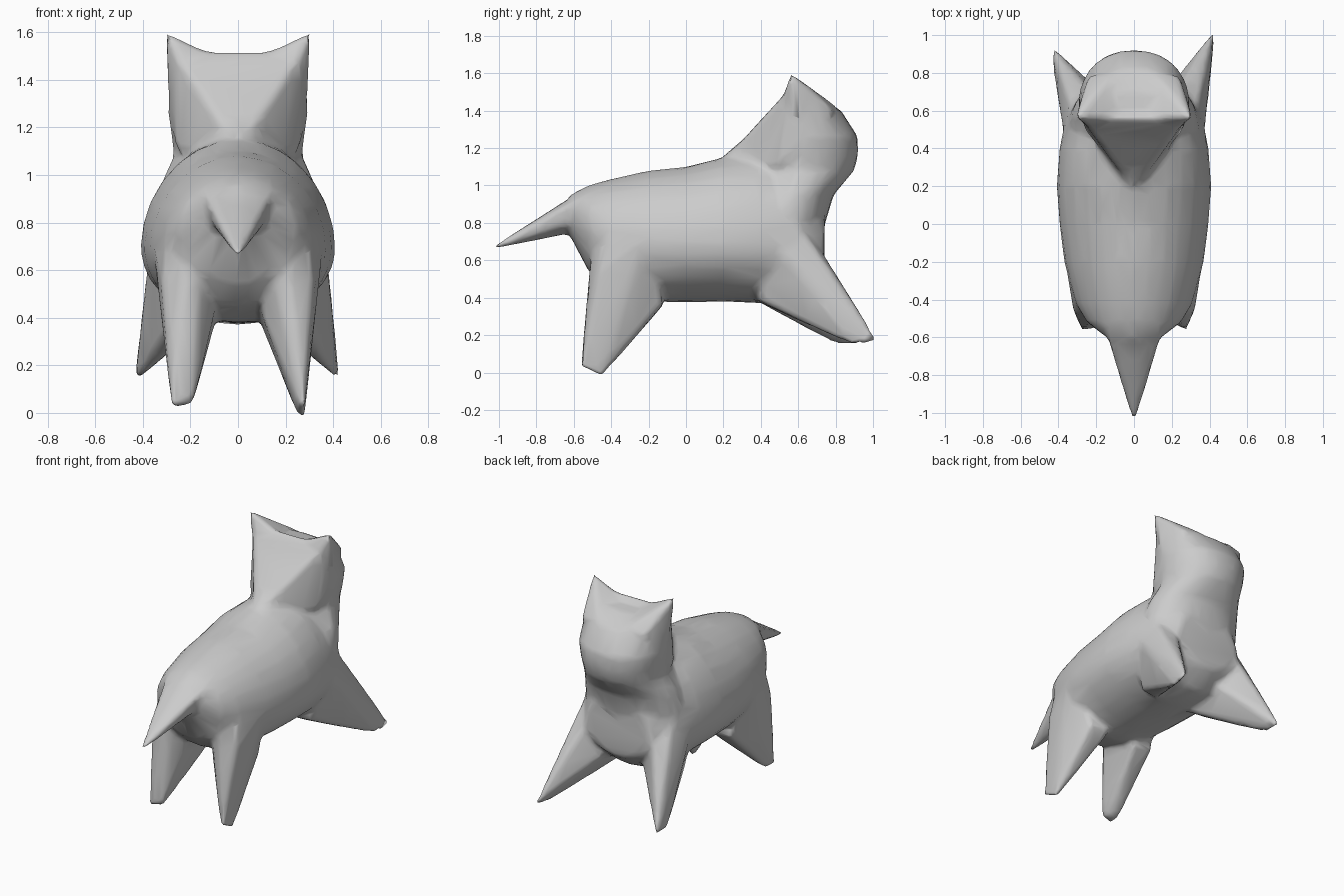
import bpy, bmesh, math
from mathutils import Vector

cube = bpy.data.objects.get("Cube")
if cube:
    bpy.data.objects.remove(cube)

grey = bpy.data.materials.new("plain grey")
grey.use_nodes = True
colour = (0.6, 0.6, 0.6, 1)
grey.diffuse_color = colour
grey.node_tree.nodes["Principled BSDF"].inputs["Base Color"].default_value = colour

bm = bmesh.new()


def ring(centre, u, v, v_low, power=2.0, pinch=0.0, sides=28):
    """Egg-shaped section: half axes u and v, v_low on the lower side, which pinch narrows."""
    points = []
    for i in range(sides):
        a = 2 * math.pi * i / sides
        c, s = math.cos(a), math.sin(a)
        across = math.copysign(abs(c) ** (2 / power), c)
        along = abs(s) ** (2 / power)
        if s < 0:
            across *= 1 - pinch * along
        offset = Vector(v) * along if s >= 0 else Vector(v_low) * along
        points.append(Vector(centre) + Vector(u) * across + offset)
    return points


def loft(rings):
    """Skin a row of sections and cap both ends."""
    loops = [[bm.verts.new(p) for p in r] for r in rings]
    faces = [bm.faces.new(loops[0][::-1]), bm.faces.new(loops[-1])]
    for a, b in zip(loops, loops[1:]):
        for i in range(len(a)):
            j = (i + 1) % len(a)
            faces.append(bm.faces.new((a[i], a[j], b[j], b[i])))
    bmesh.ops.recalc_face_normals(bm, faces=faces)


def hull(points, side=1):
    """Solid convex wedge around the points, mirrored when side is -1."""
    verts = [bm.verts.new((side * x, y, z)) for x, y, z in points]
    out = bmesh.ops.convex_hull(bm, input=verts)
    faces = [f for f in out["geom"] if isinstance(f, bmesh.types.BMFace)]
    bmesh.ops.recalc_face_normals(bm, faces=faces)


# Torso: y, top, widest height, bottom, half width
torso = [(-0.62, 0.95, 0.86, 0.73, 0.12), (-0.52, 1.0, 0.78, 0.54, 0.25),
         (-0.42, 1.03, 0.72, 0.45, 0.31), (-0.2, 1.08, 0.69, 0.38, 0.37),
         (0, 1.1, 0.69, 0.375, 0.395), (0.2, 1.15, 0.69, 0.38, 0.41),
         (0.4, 1.16, 0.69, 0.37, 0.395), (0.6, 1.1, 0.69, 0.39, 0.355),
         (0.74, 0.9, 0.68, 0.5, 0.24)]
loft([ring((0, y, m), (w, 0, 0), (0, 0, t - m), (0, 0, b - m), 1.95)
      for y, t, m, b, w in torso])

# Neck and head: z, back, widest y, front, half width, pinch at the nape
head = [(0.75, 0.2, 0.5, 0.73, 0.36, 0.3), (0.95, 0.15, 0.55, 0.79, 0.33, 0.5),
        (1.08, 0.17, 0.6, 0.9, 0.27, 0.6), (1.16, 0.2, 0.62, 0.92, 0.28, 0.6),
        (1.26, 0.32, 0.63, 0.92, 0.295, 0.5), (1.4, 0.46, 0.62, 0.83, 0.285, 0.3),
        (1.48, 0.53, 0.62, 0.7, 0.2, 0)]
loft([ring((0, m, z), (w, 0, 0), (0, f - m, 0), (0, b - m, 0), 2.2, p)
      for z, b, m, f, w, p in head])

# Nape, running from the ears down to the back
hull([(s * x, y, z) for s in (-1, 1) for x, y, z in
      ((0.28, 0.565, 1.53), (0.02, 0.2, 1.13), (0.04, 0.46, 1.4),
       (0.26, 0.5, 1.1), (0.28, 0.6, 1.2), (0.04, 0.7, 1.2))])

# Tail
hull([(s * x, y, z) for s in (-1, 1) for x, y, z in
      ((0.005, -1.07, 0.65), (0.16, -0.54, 0.95), (0.02, -0.5, 1.01),
       (0.12, -0.6, 0.8), (0.02, -0.64, 0.74))])

# The feet differ a little from side to side
front_feet = {1: [(0.425, 1.03, 0.165), (0.42, 0.91, 0.135), (0.39, 0.93, 0.18)],
              -1: [(0.435, 0.945, 0.135), (0.43, 0.83, 0.135), (0.39, 0.84, 0.17)]}
hind_feet = {1: [(0.28, -0.565, 0.03), (0.25, -0.55, 0.04), (0.28, -0.45, -0.02),
                 (0.25, -0.45, -0.015)],
             -1: [(0.28, -0.565, 0.025), (0.19, -0.55, 0.035), (0.27, -0.48, 0.025),
                  (0.21, -0.49, 0.035)]}

for s in (-1, 1):
    # Ear
    hull([(0.31, 0.56, 1.605), (0.1, 0.8, 1.43), (0.24, 0.79, 1.4),
          (0.04, 0.55, 1.48), (0.29, 0.62, 1.25), (0.2, 0.47, 1.35)], s)
    # Front leg, splayed forwards and outwards
    hull(front_feet[s] + [
        (0.13, 0.38, 0.38), (0.27, 0.39, 0.385), (0.37, 0.45, 0.72),
        (0.34, 0.64, 0.74), (0.25, 0.73, 0.65), (0.13, 0.66, 0.46)], s)
    # Hind leg
    hull(hind_feet[s] + [
        (0.1, -0.42, 0.42), (0.1, -0.12, 0.36), (0.25, -0.12, 0.37),
        (0.36, -0.22, 0.72), (0.3, -0.42, 0.74), (0.32, -0.47, 0.54),
        (0.16, -0.5, 0.56), (0.2, -0.5, 0.75)], s)

mesh = bpy.data.meshes.new("animal_body")
bm.to_mesh(mesh)
bm.free()
mesh.materials.append(grey)
body = bpy.data.objects.new("animal_body", mesh)
bpy.context.collection.objects.link(body)

# Fuse the parts into one soft skin
fuse = body.modifiers.new("fuse", "REMESH")
fuse.mode = "VOXEL"
fuse.voxel_size = 0.014
soften = body.modifiers.new("soften", "SMOOTH")
soften.factor = 0.5
soften.iterations = 18
reduce = body.modifiers.new("reduce", "DECIMATE")
reduce.ratio = 0.05

bpy.ops.object.select_all(action="DESELECT")
body.select_set(True)
bpy.context.view_layer.objects.active = body
for name in ("fuse", "soften", "reduce"):
    bpy.ops.object.modifier_apply(modifier=name)
bpy.ops.object.shade_smooth()
